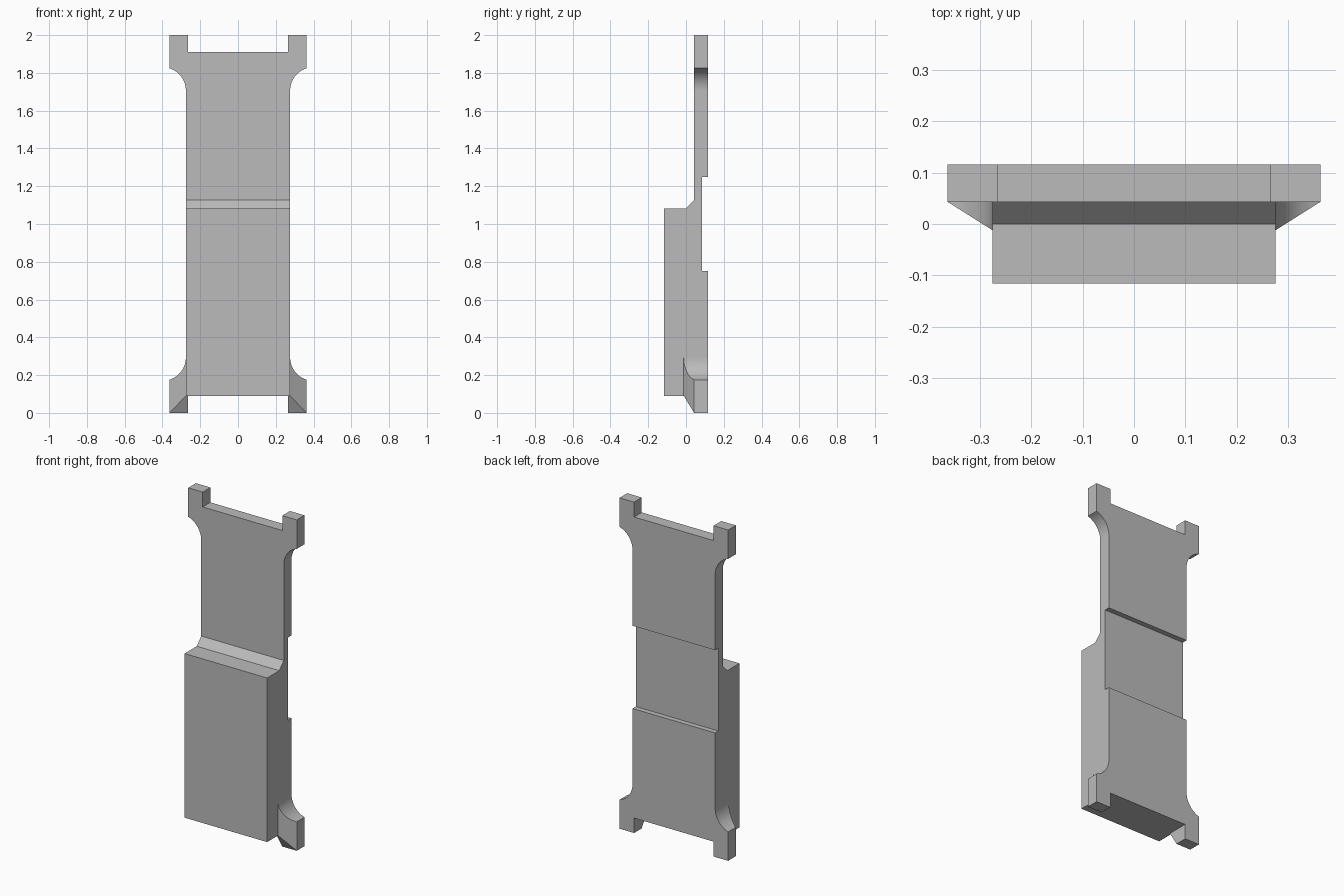
import bpy, bmesh, math
from mathutils import Vector

cube = bpy.data.objects.get("Cube")
if cube:
    bpy.data.objects.remove(cube, do_unlink=True)

HALF, EAR, SLOT = 0.276, 0.363, 0.266     # body half width, ear tip, notch half width
BACK, PLATE, FRONT = 0.116, 0.043, -0.116
NOTCH, SHOULDER, FILLET = 0.09, 0.175, 0.294
RIDGE = -0.012                            # front of the lower ears at the body side

grey = bpy.data.materials.new("plain grey")
grey.use_nodes = True
colour = (0.5, 0.5, 0.5, 1)
grey.diffuse_color = colour
grey.node_tree.nodes["Principled BSDF"].inputs["Base Color"].default_value = colour


def prism(points, sweep):
    """Closed solid from a planar outline swept along a vector."""
    bm = bmesh.new()
    face = bm.faces.new([bm.verts.new(p) for p in points])
    ext = bmesh.ops.extrude_face_region(bm, geom=[face], use_keep_orig=True)
    moved = [g for g in ext["geom"] if isinstance(g, bmesh.types.BMVert)]
    bmesh.ops.translate(bm, verts=moved, vec=sweep)
    bmesh.ops.recalc_face_normals(bm, faces=bm.faces)
    return bm


def slice_off(bm, point, normal):
    """Remove what lies on the normal's side and cap the cut."""
    bmesh.ops.bisect_plane(bm, geom=bm.verts[:] + bm.edges[:] + bm.faces[:],
                           dist=1e-5, plane_co=point, plane_no=normal, clear_outer=True)
    bmesh.ops.holes_fill(bm, edges=[e for e in bm.edges if e.is_boundary], sides=0)
    bmesh.ops.recalc_face_normals(bm, faces=bm.faces)


def make_object(name, mesh):
    obj = bpy.data.objects.new(name, mesh)
    bpy.context.collection.objects.link(obj)
    return obj


def ear_outline():
    """Corner ear with a concave fillet, as (x, z) for the lower left corner."""
    w, h = EAR - HALF, FILLET - SHOULDER
    r = (w * w + h * h) / (2 * w)
    end = math.asin(h / r)
    arc = [(HALF + r - r * math.cos(end * i / 14), FILLET - r * math.sin(end * i / 14))
           for i in range(14, -1, -1)]
    return [(SLOT, 0), (EAR, 0)] + arc + [(SLOT, FILLET)]


# Body: side profile with raised front block, chamfer and back recess
profile = [(BACK, NOTCH), (BACK, 0.75), (0.085, 0.75), (0.085, 1.25), (BACK, 1.25),
           (BACK, 2 - NOTCH), (PLATE, 2 - NOTCH), (PLATE, 1.127), (0, 1.082),
           (FRONT, 1.082), (FRONT, NOTCH)]
bm = prism([(-HALF, y, z) for y, z in profile], (2 * HALF, 0, 0))
body_mesh = bpy.data.meshes.new("body")
bm.to_mesh(body_mesh)
bm.free()
body = make_object("slotted_plate", body_mesh)

# Ears: flat at the top, bevelled gussets at the bottom
ears_mesh = bpy.data.meshes.new("ears")
ears_bm = bmesh.new()
for side in (-1, 1):
    for top in (False, True):
        front = PLATE if top else -0.09
        pts = [(side * x, front, 2 - z if top else z) for x, z in ear_outline()]
        bm = prism(pts, (0, BACK - front, 0))
        if not top:
            run, rise = EAR - HALF, PLATE - RIDGE
            corner = (side * EAR, PLATE, 0)
            slice_off(bm, corner, Vector((side * rise, -run, 0)).normalized())
            slice_off(bm, corner, Vector((0, -NOTCH, -rise)).normalized())
        part = bpy.data.meshes.new("ear_part")
        bm.to_mesh(part)
        bm.free()
        ears_bm.from_mesh(part)
        bpy.data.meshes.remove(part)
ears_bm.to_mesh(ears_mesh)
ears_bm.free()
ears = make_object("ears_helper", ears_mesh)
ears.hide_render = True

# Fuse ears and body into one solid
union = body.modifiers.new("fuse", 'BOOLEAN')
union.operation = 'UNION'
union.solver = 'EXACT'
union.object = ears
bpy.context.view_layer.update()
fused = bpy.data.meshes.new_from_object(
    body.evaluated_get(bpy.context.evaluated_depsgraph_get()))
body.modifiers.clear()
body.data = fused
bpy.data.objects.remove(ears, do_unlink=True)

# Merge flat areas, smooth only the fillets
bm = bmesh.new()
bm.from_mesh(fused)
bmesh.ops.dissolve_limit(bm, angle_limit=math.radians(0.5), verts=bm.verts, edges=bm.edges)
bm.normal_update()
for f in bm.faces:
    n = f.normal
    f.smooth = abs(n.y) < 0.01 and abs(n.x) > 0.03 and abs(n.z) > 0.03
    f.material_index = 0
bm.to_mesh(fused)
bm.free()
fused.materials.clear()
fused.materials.append(grey)
